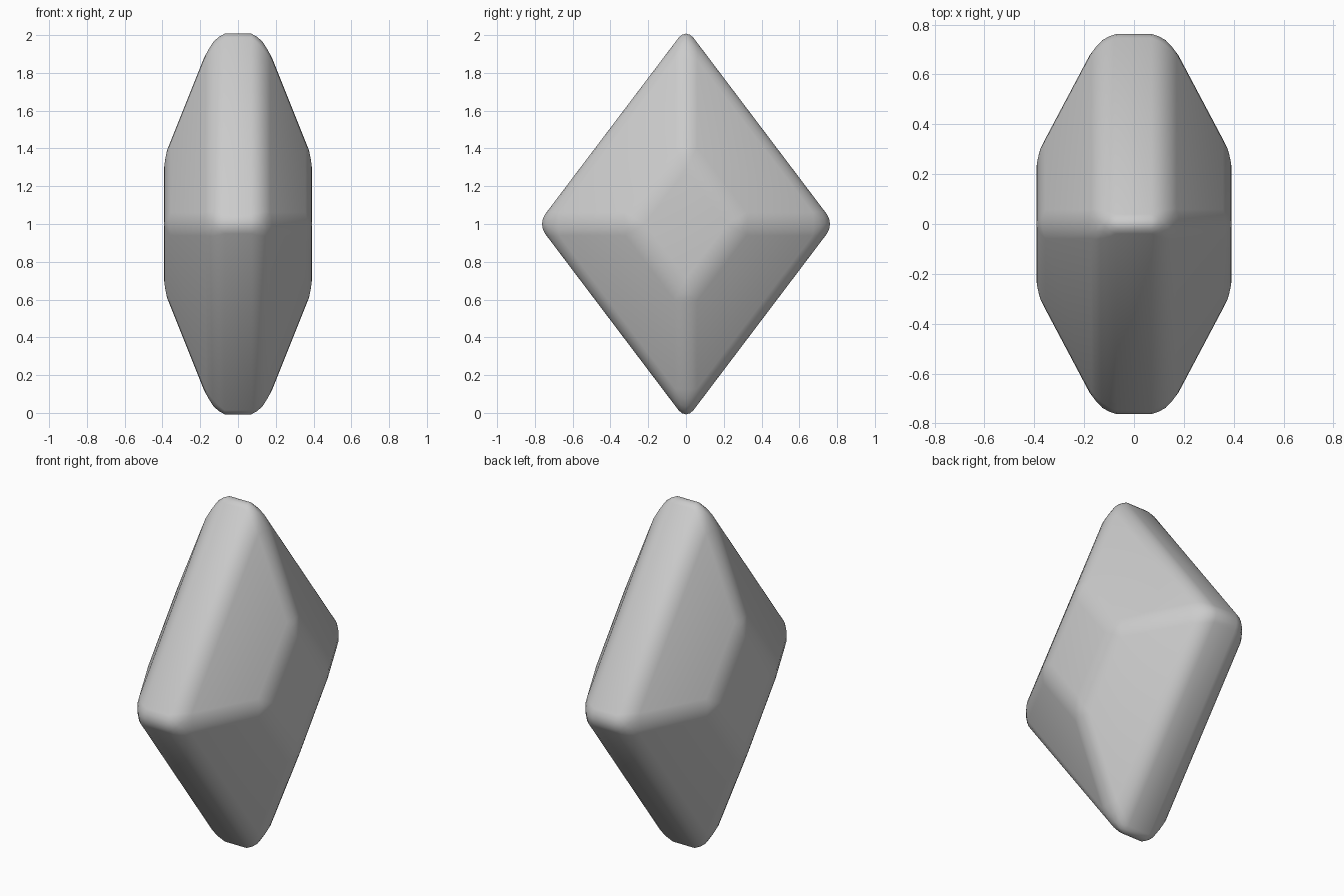
import bpy, bmesh

if "Cube" in bpy.data.objects:
    bpy.data.objects.remove(bpy.data.objects["Cube"])

# Rhombus rings along x: (x, half width y, half height z)
RINGS = [(-0.392, 0.30, 0.395), (-0.135, 0.785, 1.038),
         (0.135, 0.785, 1.038), (0.392, 0.30, 0.395)]

bm = bmesh.new()
loops = []
for x, hy, hz in RINGS:
    loops.append([bm.verts.new((x, y * hy, 1 + z * hz))
                  for y, z in ((1, 0), (0, 1), (-1, 0), (0, -1))])

# Facets between the rings, then the two flat tables
for a, b in zip(loops, loops[1:]):
    for i in range(4):
        j = (i + 1) % 4
        bm.faces.new((a[i], a[j], b[j], b[i]))
bm.faces.new(loops[0])
bm.faces.new(loops[-1])
bmesh.ops.recalc_face_normals(bm, faces=bm.faces)

mesh = bpy.data.meshes.new("gem")
bm.to_mesh(mesh)
bm.free()
gem = bpy.data.objects.new("gem", mesh)
bpy.context.collection.objects.link(gem)

# Softly rounded edges
bevel = gem.modifiers.new("rounded_edges", 'BEVEL')
bevel.width = 0.065
bevel.segments = 4
bevel.limit_method = 'NONE'
mesh.polygons.foreach_set("use_smooth", [True] * len(mesh.polygons))
